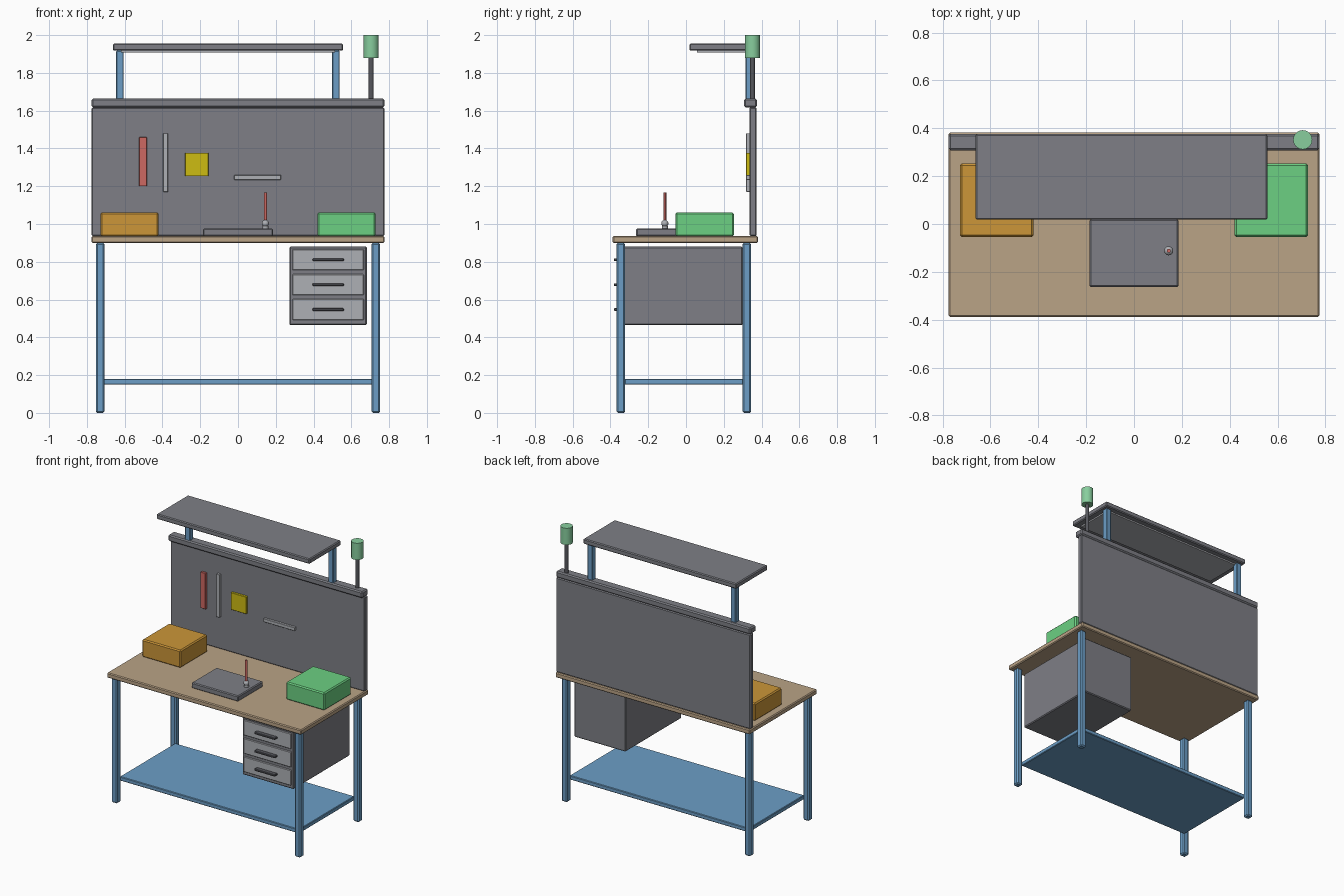
import bpy

cube = bpy.data.objects.get("Cube")
if cube:
    bpy.data.objects.remove(cube, do_unlink=True)


def make_material(name, r, g, b):
    """Flat material from 0-255 display colour, converted to linear."""
    lin = [c / 255 / 12.92 if c < 11 else ((c / 255 + 0.055) / 1.055) ** 2.4 for c in (r, g, b)]
    m = bpy.data.materials.new(name)
    m.use_nodes = True
    m.diffuse_color = (*lin, 1)
    bsdf = m.node_tree.nodes["Principled BSDF"]
    bsdf.inputs["Base Color"].default_value = (*lin, 1)
    bsdf.inputs["Roughness"].default_value = 0.6
    return m


GREY = make_material("slate grey", 126, 127, 134)
BLUE = make_material("steel blue", 108, 158, 198)
WOOD = make_material("wood", 186, 163, 134)
ORANGE = make_material("orange", 204, 150, 56)
GREEN = make_material("bin green", 108, 208, 130)
LAMP = make_material("lamp green", 136, 206, 158)
RED = make_material("red", 206, 104, 98)
YELLOW = make_material("yellow", 206, 188, 18)
LIGHT = make_material("light grey", 174, 176, 181)
DARK = make_material("dark grey", 86, 87, 93)


def box(name, mat, x, y, z, bevel=0.006):
    """Box from (min, max) ranges on each axis with a small chamfer."""
    ranges = (x, y, z)
    bpy.ops.mesh.primitive_cube_add(size=1, location=[(a + b) / 2 for a, b in ranges])
    ob = bpy.context.object
    ob.name = name
    ob.scale = [b - a for a, b in ranges]
    bpy.ops.object.transform_apply(location=False, rotation=False, scale=True)
    ob.data.materials.append(mat)
    if bevel:
        mod = ob.modifiers.new("Chamfer", 'BEVEL')
        mod.width = bevel
        mod.segments = 1
    return ob


def rod(name, mat, x, y, z, radius, sides=24):
    bpy.ops.mesh.primitive_cylinder_add(vertices=sides, radius=radius, depth=z[1] - z[0],
                                        location=(x, y, (z[0] + z[1]) / 2))
    ob = bpy.context.object
    ob.name = name
    ob.data.materials.append(mat)
    bpy.ops.object.shade_smooth_by_angle()
    return ob


# Table frame: legs, lower shelf, worktop
for side, lx in (("right", -0.73), ("left", 0.73)):
    for end, ly in (("front", -0.345), ("back", 0.322)):
        box(f"{end}_{side}_leg", BLUE, (lx - 0.023, lx + 0.023), (ly - 0.023, ly + 0.023),
            (0, 0.9), 0.008)
box("lower_shelf", BLUE, (-0.715, 0.715), (-0.325, 0.305), (0.15, 0.18), 0.004)
box("worktop", WOOD, (-0.775, 0.775), (-0.388, 0.382), (0.9, 0.936))

# Drawer cabinet
box("drawer_cabinet", GREY, (0.272, 0.682), (-0.34, 0.3), (0.465, 0.88))
for i in range(3):
    zc = 0.547 + i * 0.132
    box(f"drawer_front_{i + 1}", LIGHT, (0.288, 0.666), (-0.35, -0.335),
        (zc - 0.055, zc + 0.055), 0.003)
    box(f"drawer_handle_{i + 1}", DARK, (0.395, 0.56), (-0.382, -0.349),
        (zc - 0.007, zc + 0.007), 0.003)

# Tool panel with top rail
box("back_panel", GREY, (-0.775, 0.775), (0.336, 0.374), (0.936, 1.618))
box("top_rail", GREY, (-0.775, 0.775), (0.308, 0.376), (1.618, 1.664), 0.008)

# Overhead shelf on two posts, with a light panel below
for side, px in (("right", -0.625), ("left", 0.518)):
    box(f"{side}_shelf_post", BLUE, (px - 0.02, px + 0.02), (0.315, 0.355), (1.66, 1.918), 0.004)
box("overhead_shelf", GREY, (-0.663, 0.557), (0.018, 0.376), (1.918, 1.955))
box("light_panel", LIGHT, (-0.62, 0.514), (0.058, 0.336), (1.908, 1.92), 0)

# Signal lamp
rod("lamp_pole", DARK, 0.705, 0.352, (1.66, 1.89), 0.013, 16)
rod("signal_lamp", LAMP, 0.705, 0.352, (1.88, 2.0), 0.04)

# Hanging tools
for name, mat, x, z in (
        ("red_tool", RED, (-0.523, -0.482), (1.2, 1.46)),
        ("upright_ruler", LIGHT, (-0.396, -0.37), (1.17, 1.48)),
        ("yellow_card", YELLOW, (-0.28, -0.157), (1.253, 1.377)),
        ("flat_ruler", LIGHT, (-0.02, 0.228), (1.234, 1.259))):
    box(name, mat, x, (0.318, 0.337), z, 0.002)

# Storage bins
box("right_bin", ORANGE, (-0.727, -0.42), (-0.055, 0.253), (0.935, 1.062), 0.008)
box("left_bin", GREEN, (0.42, 0.727), (-0.055, 0.253), (0.935, 1.062), 0.008)

# Work plate with holder and upright driver
box("work_plate", GREY, (-0.186, 0.186), (-0.264, 0.02), (0.935, 0.976))
rod("holder_base", LIGHT, 0.145, -0.112, (0.974, 0.99), 0.016, 12)
bpy.ops.mesh.primitive_uv_sphere_add(segments=16, ring_count=10, radius=0.019,
                                     location=(0.145, -0.112, 1.003))
holder = bpy.context.object
holder.name = "holder_ball"
holder.data.materials.append(LIGHT)
bpy.ops.object.shade_smooth_by_angle()
rod("driver", RED, 0.145, -0.112, (1.01, 1.167), 0.008, 12)
